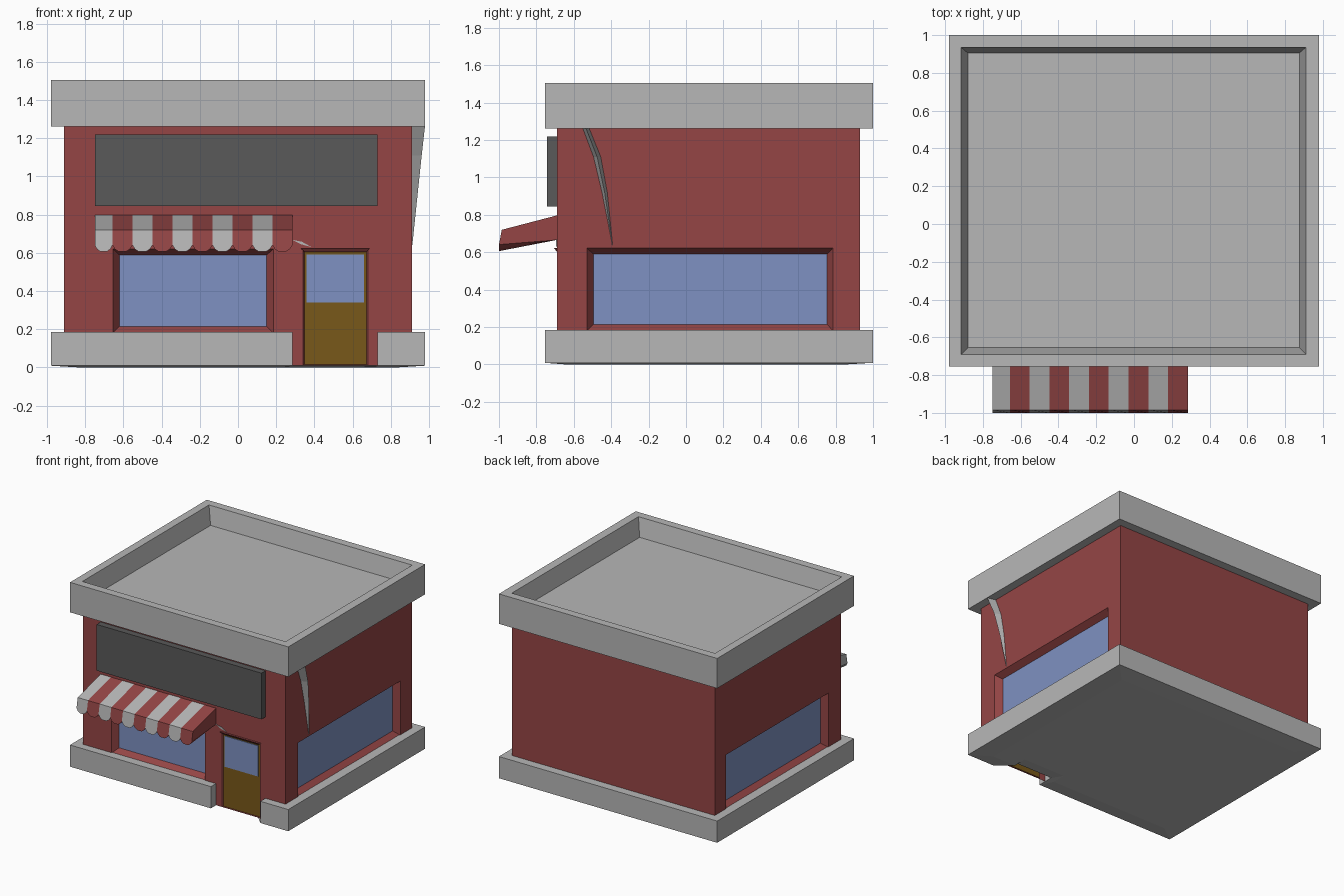
import bpy, bmesh

cube = bpy.data.objects.get("Cube")
if cube:
    bpy.data.objects.remove(cube, do_unlink=True)


def material(name, r, g, b):
    m = bpy.data.materials.new(name)
    m.use_nodes = True
    m.diffuse_color = (r, g, b, 1)
    m.node_tree.nodes["Principled BSDF"].inputs["Base Color"].default_value = (r, g, b, 1)
    return m


brick = material("brick_red", 0.30, 0.06, 0.06)
stone = material("stone_grey", 0.475, 0.475, 0.475)
glass = material("window_blue", 0.21, 0.285, 0.54)
wood = material("door_brown", 0.19, 0.098, 0.01)
slate = material("sign_grey", 0.1, 0.1, 0.1)


def finish(bm, name, *mats):
    bmesh.ops.remove_doubles(bm, verts=bm.verts, dist=0.0005)
    bmesh.ops.recalc_face_normals(bm, faces=bm.faces)
    mesh = bpy.data.meshes.new(name)
    bm.to_mesh(mesh)
    bm.free()
    for m in mats:
        mesh.materials.append(m)
    obj = bpy.data.objects.new(name, mesh)
    bpy.context.collection.objects.link(obj)


def loft(bm, rings, cap_first=True, cap_mat=0):
    """Bridge rings of points in order; the last ring is always capped."""
    loops = [[bm.verts.new(p) for p in ring] for ring in rings]
    for a, b in zip(loops, loops[1:]):
        n = len(a)
        for i in range(n):
            j = (i + 1) % n
            bm.faces.new((a[i], a[j], b[j], b[i]))
    if cap_first:
        bm.faces.new(loops[0])
    bm.faces.new(loops[-1]).material_index = cap_mat


def rect(x0, x1, y0, y1, z):
    return [(x0, y0, z), (x1, y0, z), (x1, y1, z), (x0, y1, z)]


def box(name, x0, x1, y0, y1, z0, z1, mat):
    bm = bmesh.new()
    loft(bm, [rect(x0, x1, y0, y1, z0), rect(x0, x1, y0, y1, z1)])
    finish(bm, name, mat)


# Building shell: wall panels with splayed recesses for the openings
LEFT, RIGHT, FRONT, BACK, TOP = -0.91, 0.91, -0.69, 0.93, 1.28


def front(u, v, d):
    return (u, FRONT + d, v)


def plus_side(u, v, d):
    return (RIGHT - d, u, v)


def minus_side(u, v, d):
    return (LEFT + d, u, v)


def panel(bm, place, wall, outer, inner, depth, mat):
    rings = []
    for (u0, u1, v0, v1), d in ((wall, 0), (outer, 0), (inner, depth)):
        rings.append([place(u0, v0, d), place(u1, v0, d), place(u1, v1, d), place(u0, v1, d)])
    loft(bm, rings, cap_first=False, cap_mat=mat)


bm = bmesh.new()
panel(bm, front, (LEFT, 0.26, 0.01, TOP), (-0.655, 0.185, 0.18, 0.62),
      (-0.62, 0.15, 0.215, 0.588), 0.05, 1)
panel(bm, front, (0.26, RIGHT, 0.01, TOP), (0.34, 0.68, 0.012, 0.612),
      (0.347, 0.673, 0.014, 0.605), 0.01, 2)
for place in (plus_side, minus_side):
    panel(bm, place, (FRONT, BACK, 0.01, TOP), (-0.53, 0.785, 0.18, 0.622),
          (-0.495, 0.755, 0.215, 0.59), 0.05, 1)
bm.faces.new([bm.verts.new(p) for p in ((RIGHT, BACK, 0.01), (LEFT, BACK, 0.01),
                                        (LEFT, BACK, TOP), (RIGHT, BACK, TOP))])
finish(bm, "walls", brick, glass, wood)

# Door glass and the sloped lintel over the door
box("door_glass", 0.36, 0.66, FRONT + 0.005, FRONT + 0.012, 0.34, 0.59, glass)
bm = bmesh.new()
loft(bm, [rect(0.35, 0.67, FRONT - 0.001, FRONT + 0.005, 0.604),
          rect(0.33, 0.69, FRONT - 0.016, FRONT + 0.005, 0.622)])
finish(bm, "door_lintel", brick)

# Stone plinth with a gap at the doorway and a slightly bellied underside
outline = [(-0.98, -0.755), (0.285, -0.755), (0.285, -0.62), (0.73, -0.62),
           (0.73, -0.755), (0.98, -0.755), (0.98, 1.0), (-0.98, 1.0)]
bm = bmesh.new()
loft(bm, [[(x * s, y * s, z) for x, y in outline]
          for s, z in ((0.85, 0), (1, 0.009), (1, 0.185))])
finish(bm, "plinth", stone)

# Parapet with a sunken roof
bm = bmesh.new()
loft(bm, [rect(-0.98, 0.98, -0.755, 1.0, 1.262),
          rect(-0.98, 0.98, -0.755, 1.0, 1.505),
          rect(-0.915, 0.91, -0.69, 0.935, 1.505),
          rect(-0.88, 0.875, -0.655, 0.905, 1.36)])
finish(bm, "parapet_roof", stone)

# Blank sign board
box("sign_board", -0.75, 0.73, -0.742, FRONT, 0.845, 1.22, slate)

# Striped awning: each stripe is a wedge with a rounded scallop at the front
STRIPES, A0, A1, PITCH = 10, -0.75, 0.285, 0.1047
scallop = [(0, 0.641), (0.12, 0.62), (0.32, 0.606), (0.68, 0.606), (0.88, 0.62), (1, 0.641)]
for i in range(STRIPES):
    x = max(A0, A1 - (STRIPES - i) * PITCH)
    x1 = A1 - (STRIPES - 1 - i) * PITCH
    lip = [(x + t * (x1 - x), -1.0, z) for t, z in scallop]
    back = [(px, FRONT, 0.666) for px, _, _ in lip]
    bm = bmesh.new()
    polys = [lip + [(x1, -0.985, 0.72), (x, -0.985, 0.72)],
             [(x, -0.985, 0.72), (x1, -0.985, 0.72), (x1, FRONT, 0.797), (x, FRONT, 0.797)]]
    polys += [[lip[k], lip[k + 1], back[k + 1], back[k]] for k in range(len(lip) - 1)]
    for px, k in ((x, 0), (x1, -1)):
        polys.append([lip[k], (px, -0.985, 0.72), (px, FRONT, 0.797), back[k]])
    for p in polys:
        bm.faces.new([bm.verts.new(c) for c in p])
    finish(bm, f"awning_stripe_{i + 1}", brick if i % 2 else stone)

# Curved cloth sliver hanging from the eave on the side wall
bm = bmesh.new()
spine = [(-0.555, 1.27, 0.07, 0.035), (-0.495, 1.11, 0.052, 0.04),
         (-0.45, 0.92, 0.032, 0.03), (-0.395, 0.64, 0.003, 0.003)]
loft(bm, [[(RIGHT - 0.002, y + w, z), (RIGHT + out, y + w * 0.5, z), (RIGHT - 0.002, y, z)]
          for y, z, out, w in spine])
finish(bm, "hanging_sliver", stone)

# Small cloth scrap beside the awning
bm = bmesh.new()
loft(bm, [[(0.285, y, 0.668), (0.33, y, 0.645), (0.385, y, 0.63), (0.335, y, 0.658)]
          for y in (FRONT + 0.002, FRONT - 0.004)])
finish(bm, "awning_scrap", stone)
